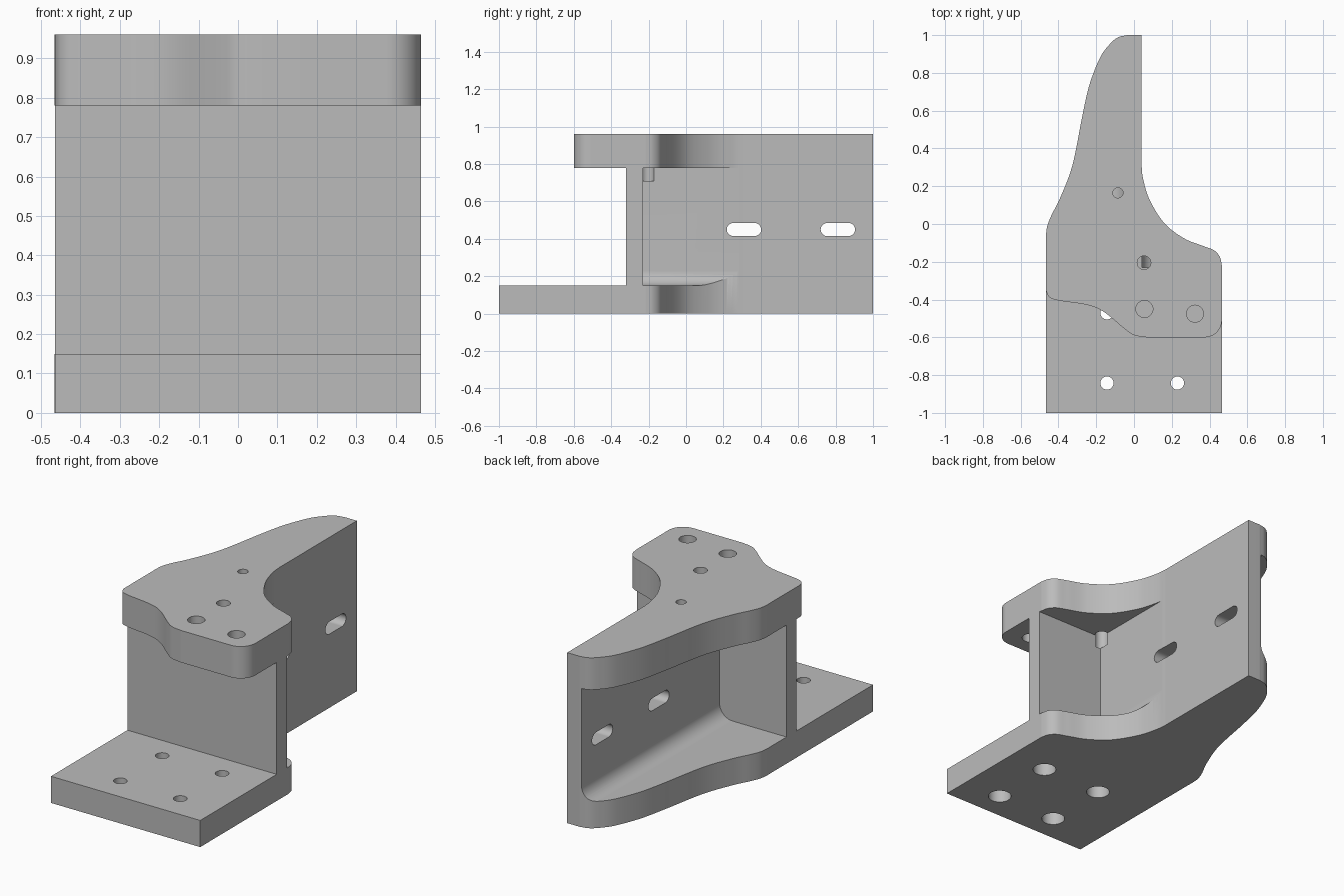
import bpy, bmesh
from math import sin, cos, pi
from mathutils import Vector

if "Cube" in bpy.data.objects:
    bpy.data.objects.remove(bpy.data.objects["Cube"])

WALL_R, WALL_L = 0.042, -0.048      # faces of the long upright wall
FLOOR, CEIL = 0.15, 0.78            # top of base flange, underside of top plate
HALF = 0.465


def smooth_path(pts, steps=8):
    """Catmull-Rom curve through 2D points."""
    p = [Vector(q) for q in pts]
    p = [2 * p[0] - p[1]] + p + [2 * p[-1] - p[-2]]
    out = []
    for a, b, c, d in zip(p, p[1:], p[2:], p[3:]):
        for i in range(steps):
            t = i / steps
            out.append(0.5 * (2 * b + (c - a) * t + (2 * a - 5 * b + 4 * c - d) * t * t
                              + (3 * b - a - 3 * c + d) * t ** 3))
    return [tuple(v) for v in out] + [tuple(pts[-1])]


def arc(cx, cy, r, a0, a1, n=10):
    return [(cx + r * cos(a0 + (a1 - a0) * i / n), cy + r * sin(a0 + (a1 - a0) * i / n))
            for i in range(n + 1)]


def prism(name, outline, lo, hi, axis="z"):
    """Extrude a 2D outline along an axis, from lo to hi."""
    place = {"x": lambda a, b, h: (h, a, b),
             "y": lambda a, b, h: (a, h, b),
             "z": lambda a, b, h: (a, b, h)}[axis]
    bm = bmesh.new()
    rings = [[bm.verts.new(place(a, b, h)) for a, b in outline] for h in (lo, hi)]
    bm.faces.new(rings[0])
    bm.faces.new(rings[1])
    n = len(outline)
    for i in range(n):
        j = (i + 1) % n
        bm.faces.new((rings[0][i], rings[0][j], rings[1][j], rings[1][i]))
    bmesh.ops.recalc_face_normals(bm, faces=bm.faces)
    mesh = bpy.data.meshes.new(name)
    bm.to_mesh(mesh)
    bm.free()
    ob = bpy.data.objects.new(name, mesh)
    bpy.context.collection.objects.link(ob)
    return ob


def cut(body, cutter):
    """Subtract a cutter, then discard it."""
    mod = body.modifiers.new("cut", "BOOLEAN")
    mod.operation, mod.solver, mod.object = "DIFFERENCE", "EXACT", cutter
    bpy.context.view_layer.objects.active = body
    bpy.ops.object.modifier_apply(modifier=mod.name)
    bpy.data.objects.remove(cutter)


def drill(body, x, y, r, lo, hi):
    cut(body, prism("drill_cutter", arc(x, y, r, 0, 2 * pi, 32)[:-1], lo, hi))


# Full-height body with curved sides
left_edge = smooth_path([(-HALF, -0.12), (-0.463, -0.03), (-0.44, 0.04), (-0.39, 0.14),
                         (-0.325, 0.315), (-0.272, 0.58), (-0.235, 0.74), (-0.18, 0.88),
                         (-0.13, 0.95), (-0.085, 0.988), (-0.035, 1)])
right_edge = smooth_path([(0.04, 0.31), (0.048, 0.24), (0.082, 0.13), (0.16, 0.005),
                          (0.265, -0.076), (0.37, -0.118)])
right_corner = smooth_path([(0.37, -0.118), (0.425, -0.14), (0.455, -0.175), (HALF, -0.22)], 5)
body = prism("mounting_bracket", [(-HALF, -1)] + left_edge + [(0.04, 1)] + right_edge
             + right_corner[1:] + [(HALF, -1)], 0, 0.96)

# Front edge of the top plate
nose = smooth_path([(-HALF, -0.355), (-0.448, -0.387), (-0.4, -0.405), (-0.25, -0.428),
                    (-0.16, -0.465), (-0.05, -0.555), (0, -0.588), (0.065, -0.6)])
cut(body, prism("nose_cutter", [(-0.6, -1.2), (-0.6, -0.355)] + nose
                + arc(0.375, -0.51, 0.09, -pi / 2, 0) + [(0.6, -0.51), (0.6, -1.2)], 0.5, 1.2))

# Open space over the base flange
cut(body, prism("flange_cutter", [(-0.6, -1.2), (0.6, -1.2), (0.6, -0.32), (-0.6, -0.32)],
                FLOOR, CEIL))

# Side pockets, filleted where the wall meets the floor
R = 0.08
cut(body, prism("right_pocket_cutter", arc(WALL_R + R, FLOOR + R, R, pi, 1.5 * pi)
                + [(0.8, FLOOR), (0.8, CEIL), (WALL_R, CEIL)], -0.23, 0.5, "y"))
cut(body, prism("left_pocket_cutter", arc(WALL_L - R, FLOOR + R, R, 0, -pi / 2)
                + [(-0.8, FLOOR), (-0.8, CEIL), (WALL_L, CEIL)], -0.23, 1.2, "y"))

# Slots through the long wall
for y in (0.31, 0.812):
    half, r = 0.057, 0.035
    cut(body, prism("slot_cutter", arc(y + half, 0.45, r, -pi / 2, pi / 2)
                    + arc(y - half, 0.45, r, pi / 2, 1.5 * pi), -0.3, 0.3, "x"))

# Holes in the top plate
for x, y, r in ((0.055, -0.45, 0.045), (0.323, -0.475, 0.045),
                (0.053, -0.205, 0.036), (-0.085, 0.165, 0.027)):
    drill(body, x, y, r, 0.71, 1.1)

# Base flange holes, counterbored from beneath
for x in (-0.143, 0.23):
    for y in (-0.842, -0.47):
        drill(body, x, y, 0.035, -0.1, 0.3)
        drill(body, x, y, 0.061, -0.1, 0.085)

# Finish
grey = bpy.data.materials.new("plain_grey")
grey.use_nodes = True
grey.diffuse_color = (0.5, 0.5, 0.5, 1)
grey.node_tree.nodes["Principled BSDF"].inputs["Base Color"].default_value = (0.5, 0.5, 0.5, 1)
body.data.materials.clear()
body.data.materials.append(grey)
for face in body.data.polygons:
    face.material_index = 0
bpy.ops.object.select_all(action="DESELECT")
body.select_set(True)
bpy.context.view_layer.objects.active = body
bpy.ops.object.shade_smooth_by_angle(angle=0.5)
weighted = body.modifiers.new("even_shading", "WEIGHTED_NORMAL")
weighted.keep_sharp = True
